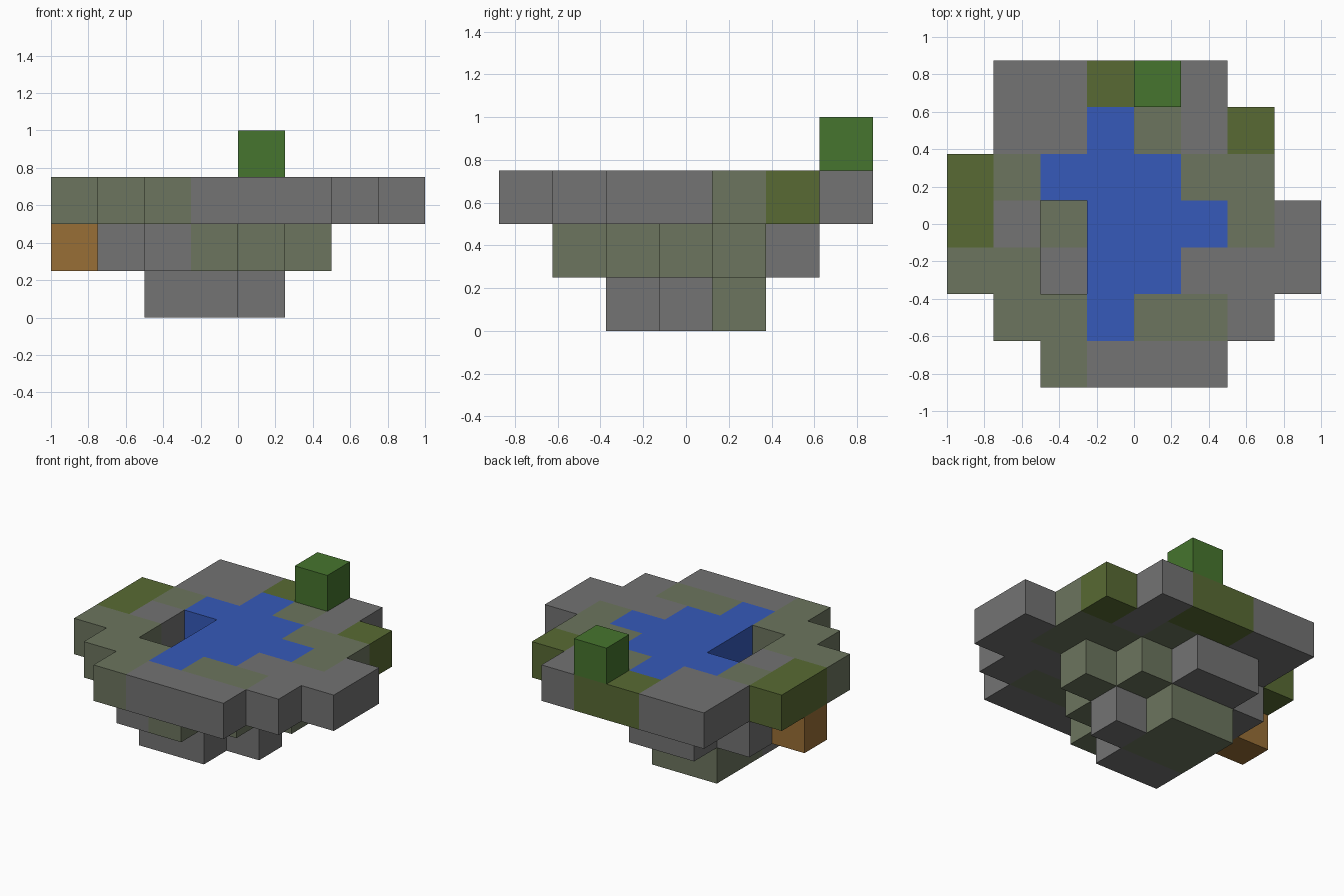
import bpy
import bmesh
from mathutils import Vector

cube = bpy.data.objects.get("Cube")
if cube:
    bpy.data.objects.remove(cube, do_unlink=True)

CELL = 0.25

# Block layers from bottom to top; each row runs left to right, back row first
# S stone, M mossy stone, G moss, W water, L leaf, D wood
LAYERS = [
    ["........", "........", "..MM....", "..MMS...", "..SS....", "........", "........"],
    ["........", "..SS....", ".SMMM...", "DSMMMM..", ".SSMM...", "..SM....", "........"],
    [".SSGGS..", ".SSWMSG.", "GMWWWMM.", "GS.WWWMS", "MM.WWSSS", ".MMWMMS.", "..MSSS.."],
    ["....L...", "........", "........", "........", "........", "........", "........"],
]

# Part name, colour name and sRGB colour for each block letter
PARTS = {
    "S": ("stone_blocks", "grey stone", (115, 115, 115)),
    "M": ("mossy_stone_blocks", "mossy grey", (108, 117, 94)),
    "G": ("moss_blocks", "moss green", (88, 106, 51)),
    "W": ("pool_water", "water blue", (54, 90, 186)),
    "L": ("leaf_block", "leaf green", (70, 117, 46)),
    "D": ("wood_block", "wood brown", (152, 110, 54)),
}


def linear(c):
    c /= 255
    return c / 12.92 if c <= 0.04045 else ((c + 0.055) / 1.055) ** 2.4


def make_material(name, rgb):
    colour = [linear(c) for c in rgb] + [1]
    mat = bpy.data.materials.new(name)
    mat.use_nodes = True
    mat.diffuse_color = colour
    bsdf = mat.node_tree.nodes["Principled BSDF"]
    bsdf.inputs["Base Color"].default_value = colour
    bsdf.inputs["Roughness"].default_value = 0.9
    return mat


# Lookup of filled cells, centred on the origin
blocks = {}
for k, layer in enumerate(LAYERS):
    for j, row in enumerate(layer):
        for i, letter in enumerate(row):
            if letter != ".":
                blocks[i, len(layer) - 1 - j, k] = letter

centre = Vector((len(LAYERS[0][0]) / 2, len(LAYERS[0]) / 2, 0))


def add_exposed_faces(bm, cell):
    """Add the sides of a block that do not touch another block."""
    middle = Vector(cell) + Vector((0.5, 0.5, 0.5)) - centre
    for axis in range(3):
        for sign in (-1, 1):
            n = Vector((0, 0, 0))
            n[axis] = sign
            if tuple(int(c + d) for c, d in zip(cell, n)) in blocks:
                continue
            u = Vector((0, 0, 0))
            u[(axis + 1) % 3] = 1
            v = n.cross(u)
            ring = [u + v, v - u, -u - v, u - v]
            bm.faces.new([bm.verts.new((middle + (n + r) / 2) * CELL) for r in ring])


# One part per kind of block, with flat neighbours merged
for letter, (part, colour_name, rgb) in PARTS.items():
    bm = bmesh.new()
    for cell, kind in blocks.items():
        if kind == letter:
            add_exposed_faces(bm, cell)
    bmesh.ops.remove_doubles(bm, verts=bm.verts, dist=0.001)
    bmesh.ops.dissolve_limit(bm, angle_limit=0.01, verts=bm.verts, edges=bm.edges)
    mesh = bpy.data.meshes.new(part)
    bm.to_mesh(mesh)
    bm.free()
    mesh.materials.append(make_material(colour_name, rgb))
    bpy.context.collection.objects.link(bpy.data.objects.new(part, mesh))
